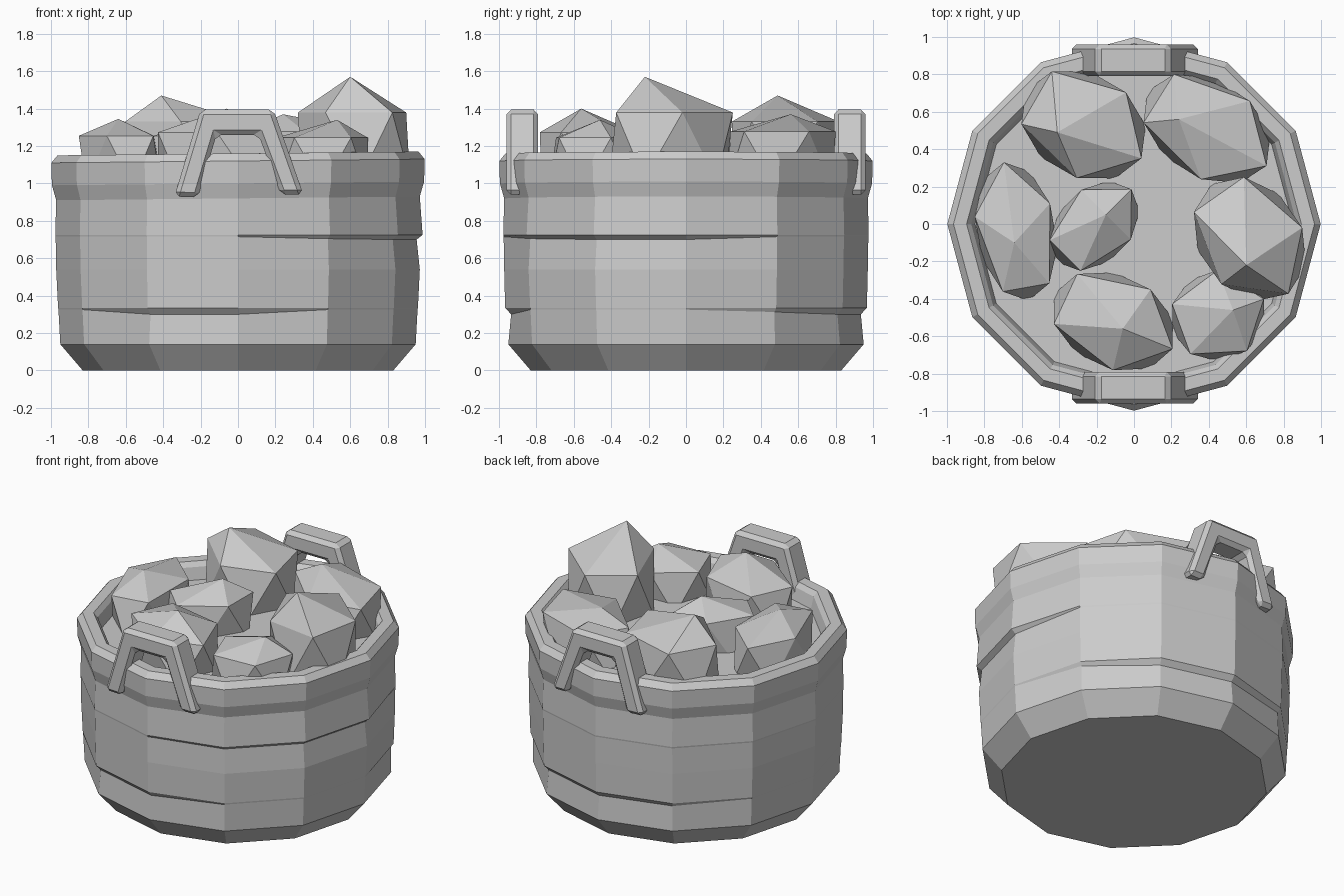
import bpy, bmesh
from math import cos, sin, pi, radians
from mathutils import Vector, Matrix

if "Cube" in bpy.data.objects:
    bpy.data.objects.remove(bpy.data.objects["Cube"])

SIDES = 12


def finish(bm, name):
    bmesh.ops.recalc_face_normals(bm, faces=bm.faces)
    mesh = bpy.data.meshes.new(name)
    bm.to_mesh(mesh)
    bm.free()
    obj = bpy.data.objects.new(name, mesh)
    bpy.context.collection.objects.link(obj)
    return obj


# Basket: 12-sided lathe; the split steps use a depth per corner (0 = smooth)
low_split = [0, .5, 1, 1, .7, 0, 0, 0, 1, 1, 0, 0]
high_split = [1, 0, 0, 0, 0, 0, 0, 0, 0, 0, .7, 1]
none = [0] * SIDES
# radius, height, split weights, inset and drop at full weight
profile = [
    (.83, 0.0, none, 0, 0), (.95, .14, none, 0, 0),
    (.96, .325, low_split, .025, .025), (.962, .335, low_split, -.005, 0),
    (.972, .54, none, 0, 0),
    (.975, .715, high_split, .02, .015), (.977, .725, high_split, -.01, 0),
    (.972, .92, none, 0, 0), (.995, 1.0, none, 0, 0),
    (.998, 1.12, none, 0, 0), (.965, 1.16, none, 0, 0),
    (.895, 1.16, none, 0, 0), (.87, 1.13, none, 0, 0),
    (.85, 1.05, none, 0, 0),
]
bm = bmesh.new()
rings = []
for r, z, weights, inset, drop in profile:
    ring = []
    for i, w in enumerate(weights):
        a = 2 * pi * i / SIDES
        rad = r - inset * w
        tilt = .01 * cos(a) if z > .9 else 0
        ring.append(bm.verts.new((rad * cos(a), rad * sin(a), z - drop * w + tilt)))
    rings.append(ring)
for lo, hi in zip(rings, rings[1:]):
    for i in range(SIDES):
        j = (i + 1) % SIDES
        bm.faces.new((lo[i], lo[j], hi[j], hi[i]))
bm.faces.new(rings[0])
bm.faces.new(rings[-1])
finish(bm, "basket")


# Handles: splayed arch outline, extruded through the rim
def handle(name, side):
    outer = [(-.34, .93), (-.2, 1.395), (.19, 1.395), (.35, .94)]
    inner = [(-.215, .925), (-.115, 1.26), (.11, 1.26), (.23, .94)]
    bm = bmesh.new()
    grid = [[bm.verts.new((x, side * y, z)) for x, z in pts]
            for y, pts in ((.96, outer), (.96, inner), (.79, inner), (.79, outer))]
    for k in range(4):
        a, b = grid[k], grid[(k + 1) % 4]
        for i in range(3):
            bm.faces.new((a[i], a[i + 1], b[i + 1], b[i]))
    bm.faces.new([g[0] for g in grid])
    bm.faces.new([g[3] for g in grid])
    obj = finish(bm, name)
    bev = obj.modifiers.new("chamfer", 'BEVEL')
    bev.width = .025
    bev.segments = 1
    bev.limit_method = 'ANGLE'
    bev.angle_limit = radians(60)


handle("front_handle", -1)
handle("back_handle", 1)


# Rocks: stretched 20-sided stones, each with its peak pulled to one spot
def rock(name, centre, half_size, yaw, peak):
    bm = bmesh.new()
    bmesh.ops.create_icosphere(bm, subdivisions=1, radius=1)
    top = max(bm.verts, key=lambda v: v.co.z)
    turn = Matrix.Rotation(radians(yaw), 3, 'Z')
    for v in bm.verts:
        s = Vector(a * b for a, b in zip(v.co, half_size))
        v.co = Vector(centre) + turn @ s
    top.co = Vector(peak)
    finish(bm, name)


rock("rock_back_left", (-.27, .53, 1.17), (.40, .31, .36), -30, (-.41, .49, 1.47))
rock("rock_back_right", (.39, .51, 1.13), (.42, .29, .33), -32, (.24, .56, 1.37))
rock("rock_right", (.62, -.08, 1.2), (.40, .31, .4), -55, (.60, -.22, 1.57))
rock("rock_front_right", (.45, -.49, 1.11), (.29, .27, .3), 20, (.53, -.46, 1.34))
rock("rock_front", (-.11, -.52, 1.13), (.39, .28, .32), -25, (-.06, -.56, 1.4))
rock("rock_left", (-.63, -.04, 1.12), (.42, .24, .3), 100, (-.64, -.1, 1.345))
rock("rock_middle", (-.21, -.01, 1.12), (.31, .22, .3), 45, (-.15, .05, 1.36))
